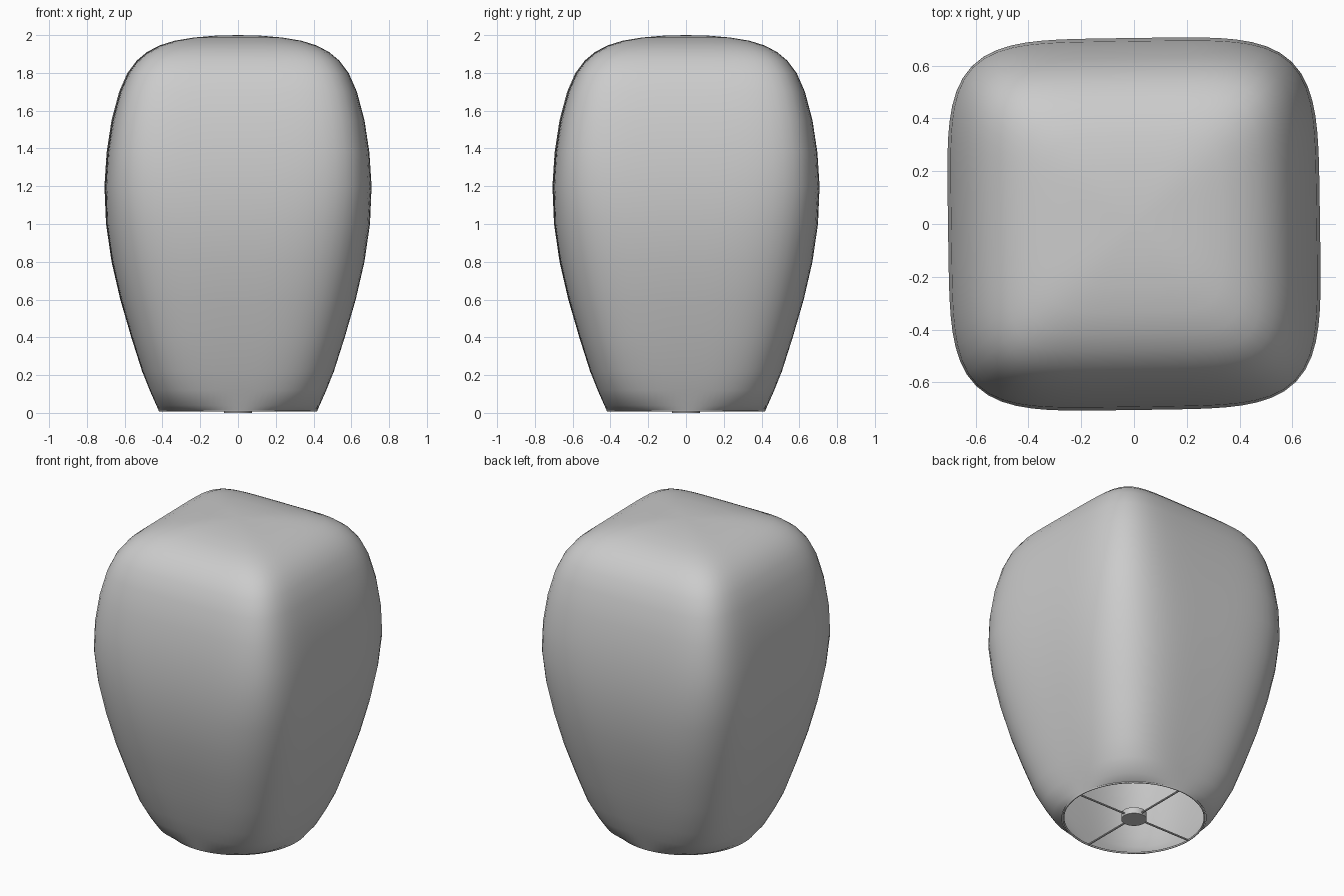
import bpy, bmesh, math
from mathutils import Vector

if "Cube" in bpy.data.objects:
    bpy.data.objects.remove(bpy.data.objects["Cube"])

SEG = 96
# (height, half width, squareness exponent) up the shade
PROFILE = [
    (0.012, 0.42, 2.05), (0.04, 0.432, 2.8), (0.12, 0.467, 3.2), (0.22, 0.507, 3.5),
    (0.40, 0.564, 3.6), (0.60, 0.622, 3.7), (0.80, 0.668, 3.8), (1.00, 0.697, 4.1),
    (1.20, 0.705, 4.6), (1.38, 0.693, 4.9), (1.55, 0.667, 5.1), (1.70, 0.627, 5.4),
    (1.80, 0.583, 5.6), (1.865, 0.534, 5.8), (1.91, 0.48, 6.0), (1.945, 0.415, 5.8),
    (1.97, 0.335, 5.2), (1.987, 0.235, 4.6), (1.997, 0.12, 4.0),
]


def new_object(name, bm, smooth=True):
    mesh = bpy.data.meshes.new(name)
    bm.to_mesh(mesh)
    bm.free()
    for p in mesh.polygons:
        p.use_smooth = smooth
    obj = bpy.data.objects.new(name, mesh)
    bpy.context.collection.objects.link(obj)
    return obj


def section(z, r, n):
    """Rounded-square outline with its flat sides facing the axes."""
    pts = []
    for i in range(SEG):
        a = math.tau * i / SEG
        c, s = math.cos(a), math.sin(a)
        k = r / (abs(c) ** n + abs(s) ** n) ** (1 / n)
        pts.append(Vector((k * c, k * s, z)))
    return pts


# Shade: open at the bottom, domed closed top
bm = bmesh.new()
rings = [[bm.verts.new(p) for p in section(*row)] for row in PROFILE]
for low, high in zip(rings, rings[1:]):
    for i in range(SEG):
        j = (i + 1) % SEG
        bm.faces.new((low[i], low[j], high[j], high[i]))
apex = bm.verts.new((0, 0, 2.0))
for i in range(SEG):
    bm.faces.new((rings[-1][i], rings[-1][(i + 1) % SEG], apex))
shade = new_object("shade", bm)
shade.rotation_euler.z = math.radians(0.8)

# Thin wire ring around the opening
bpy.ops.mesh.primitive_torus_add(major_radius=0.415, minor_radius=0.006,
                                 major_segments=SEG, minor_segments=8,
                                 location=(0, 0, 0.013))
bpy.context.object.name = "bottom_ring"
bpy.ops.object.shade_smooth()

# Central fitting
bpy.ops.mesh.primitive_cylinder_add(vertices=32, radius=0.075, depth=0.04,
                                    location=(0, 0, 0.02))
bpy.context.object.name = "hub"
bpy.ops.object.shade_smooth_by_angle()

# Four spokes from hub to ring
for i in range(4):
    a = i * math.pi / 2
    d = Vector((math.cos(a), math.sin(a), 0))
    bpy.ops.mesh.primitive_cylinder_add(vertices=10, radius=0.006, depth=0.345,
                                        location=d * 0.2425 + Vector((0, 0, 0.014)),
                                        rotation=(0, math.pi / 2, a))
    bpy.context.object.name = f"spoke_{i + 1}"
    bpy.ops.object.shade_smooth_by_angle()
